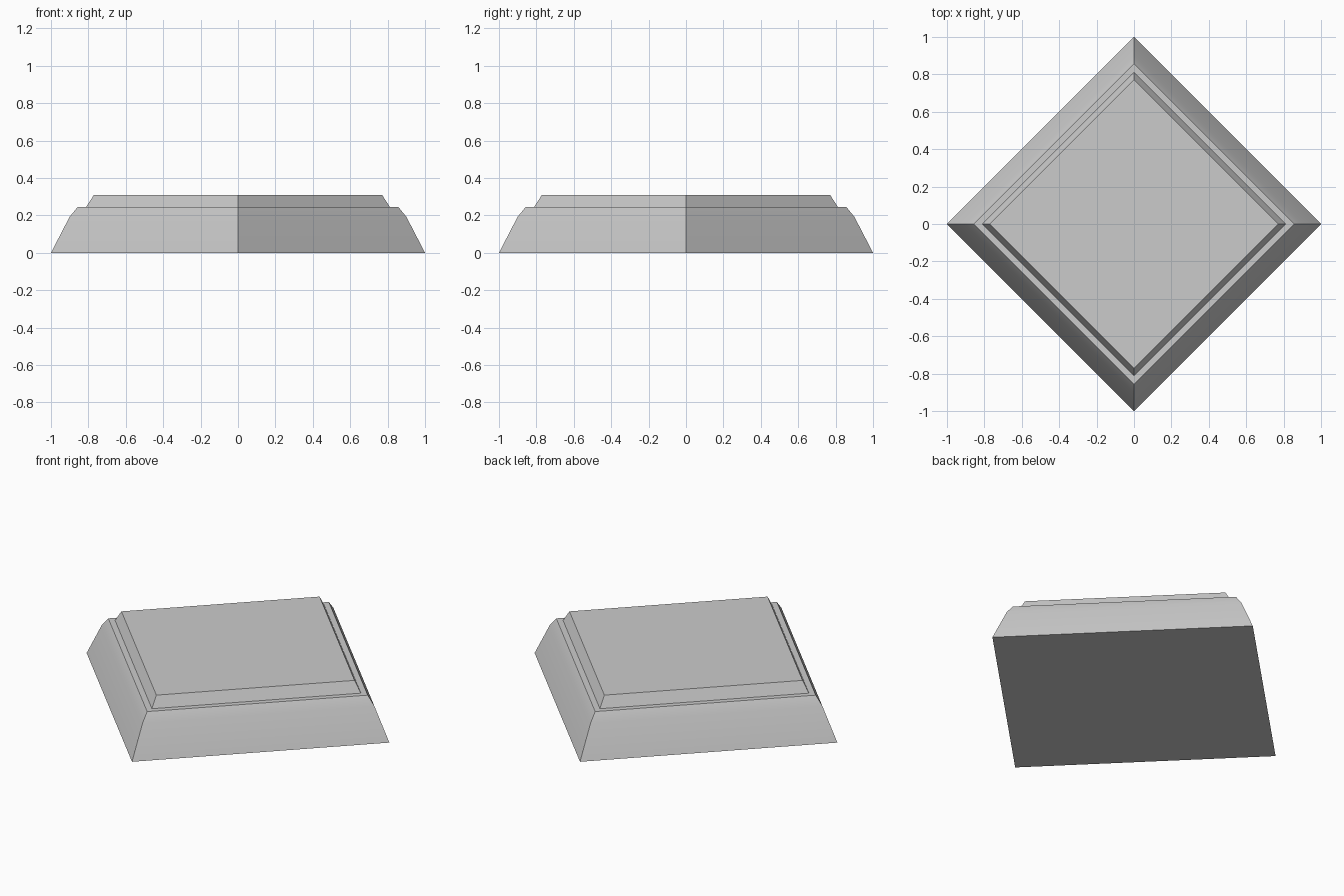
import bpy
import bmesh
import math

cube = bpy.data.objects.get("Cube")
if cube:
    bpy.data.objects.remove(cube, do_unlink=True)

# Plain grey stone
stone = bpy.data.materials.new("grey_stone")
stone.use_nodes = True
colour = (0.6, 0.6, 0.6, 1.0)
stone.diffuse_color = colour
stone.node_tree.nodes["Principled BSDF"].inputs["Base Color"].default_value = colour


def stepped_block(name, profile, sides=4):
    """Closed block whose square outline follows (radius, height) rings."""
    bm = bmesh.new()
    rings = []
    for radius, height in profile:
        angles = [math.tau * i / sides for i in range(sides)]
        rings.append([bm.verts.new((radius * math.cos(a), radius * math.sin(a), height))
                      for a in angles])
    for low, high in zip(rings, rings[1:]):
        for i in range(sides):
            j = (i + 1) % sides
            bm.faces.new((low[i], low[j], high[j], high[i]))
    bm.faces.new(rings[0][::-1])
    bm.faces.new(rings[-1])
    mesh = bpy.data.meshes.new(name)
    bm.to_mesh(mesh)
    bm.free()
    mesh.materials.append(stone)
    obj = bpy.data.objects.new(name, mesh)
    bpy.context.collection.objects.link(obj)
    return obj


# Sloped base, softened shoulder, narrow ledge and raised bevelled top
plinth = stepped_block("plinth", [
    (1.0, 0.0), (0.9, 0.193), (0.857, 0.245), (0.812, 0.245), (0.77, 0.31)])

# Smooth only the shallow bend in the sloped sides
bpy.ops.object.select_all(action="DESELECT")
plinth.select_set(True)
bpy.context.view_layer.objects.active = plinth
bpy.ops.object.shade_smooth_by_angle(angle=math.radians(30))
